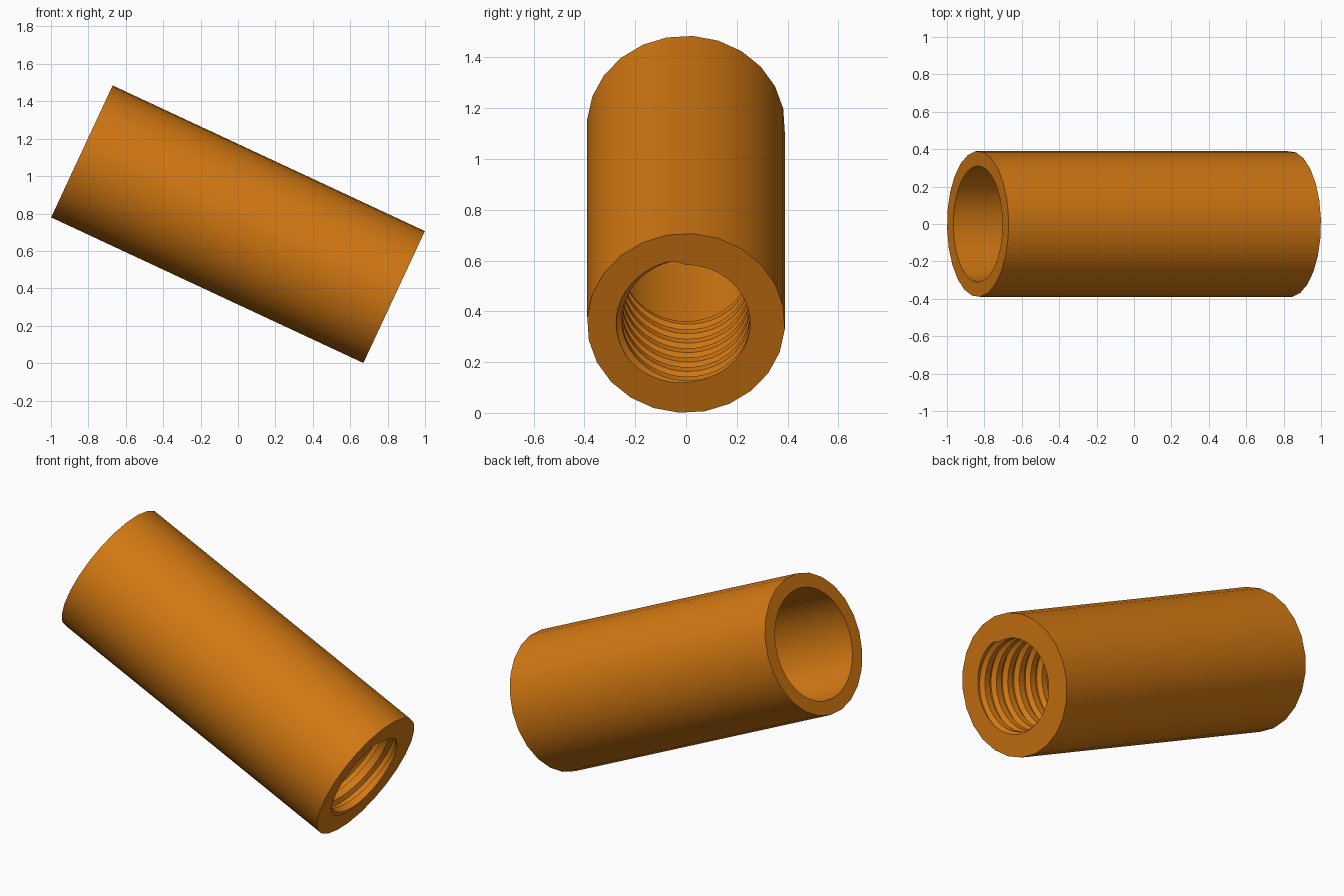
import bpy, bmesh, math

if "Cube" in bpy.data.objects:
    bpy.data.objects.remove(bpy.data.objects["Cube"])

LENGTH, R_OUT, R_BORE = 1.842, 0.39, 0.31
R_CREST, R_ROOT, PITCH, THREAD_LEN = 0.253, 0.275, 0.088, 0.56
TILT = math.radians(25)
COLS = 48
STOPS = (0.0, 0.45, 0.65, 0.97)          # thread profile corners, as a share of one pitch


def thread_radius(phase):
    """Trapezoid thread profile, repeating once per pitch."""
    t = phase % 1.0
    if t < 0.45:
        k = 0.0
    elif t < 0.65:
        k = (t - 0.45) / 0.2
    elif t < 0.97:
        k = 1.0
    else:
        k = (1.0 - t) / 0.03
    return R_CREST + (R_ROOT - R_CREST) * k


def ring_point(x, r, a):
    return (x, r * math.sin(a), r * math.cos(a))


def outer_point(x, col):
    """Point on the 24-sided outer wall; odd columns sit mid-side."""
    r = R_OUT * (math.cos(math.pi / 24) if col % 2 else 1.0)
    return ring_point(x, r, 2 * math.pi * col / COLS + math.radians(4))


def column(col):
    """Closed section of the sleeve at one angle."""
    turn = col / COLS
    a = 2 * math.pi * turn
    front, back = LENGTH / 2, -LENGTH / 2
    pts = [outer_point(front, col)]
    # threaded bore, rows following the helix and clipped to the threaded length
    turns = math.ceil(THREAD_LEN / PITCH) + 1
    for n in range(1, -turns - 1, -1):
        for s in reversed(STOPS):
            d = min(max((turn - s - n) * PITCH, 0.0), THREAD_LEN)
            pts.append(ring_point(front - d, thread_radius(turn - d / PITCH), a))
    # wide plain bore, then the outer wall
    pts.append(ring_point(front - THREAD_LEN, R_BORE, a))
    pts.append(ring_point(back, R_BORE, a))
    pts.append(outer_point(back, col))
    return pts


bm = bmesh.new()
cols = [[bm.verts.new(p) for p in column(c)] for c in range(COLS + 1)]
for c0, c1 in zip(cols, cols[1:]):
    count = len(c0)
    for i in range(count):
        j = (i + 1) % count
        bm.faces.new((c0[i], c0[j], c1[j], c1[i]))
bmesh.ops.remove_doubles(bm, verts=bm.verts[:], dist=1e-5)
bmesh.ops.recalc_face_normals(bm, faces=bm.faces[:])

mesh = bpy.data.meshes.new("threaded_sleeve")
bm.to_mesh(mesh)
bm.free()

orange = bpy.data.materials.new("orange")
orange.diffuse_color = (0.65, 0.19, 0.006, 1)
orange.use_nodes = True
orange.node_tree.nodes["Principled BSDF"].inputs["Base Color"].default_value = orange.diffuse_color
mesh.materials.append(orange)

# tilted sleeve, threaded end down
sleeve = bpy.data.objects.new("threaded_sleeve", mesh)
bpy.context.collection.objects.link(sleeve)
sleeve.rotation_euler = (0, TILT, 0)
sleeve.location = (0, 0, LENGTH / 2 * math.sin(TILT) + R_OUT * math.cos(TILT))
bpy.context.view_layer.objects.active = sleeve
sleeve.select_set(True)
bpy.ops.object.shade_smooth_by_angle(angle=math.radians(30))
